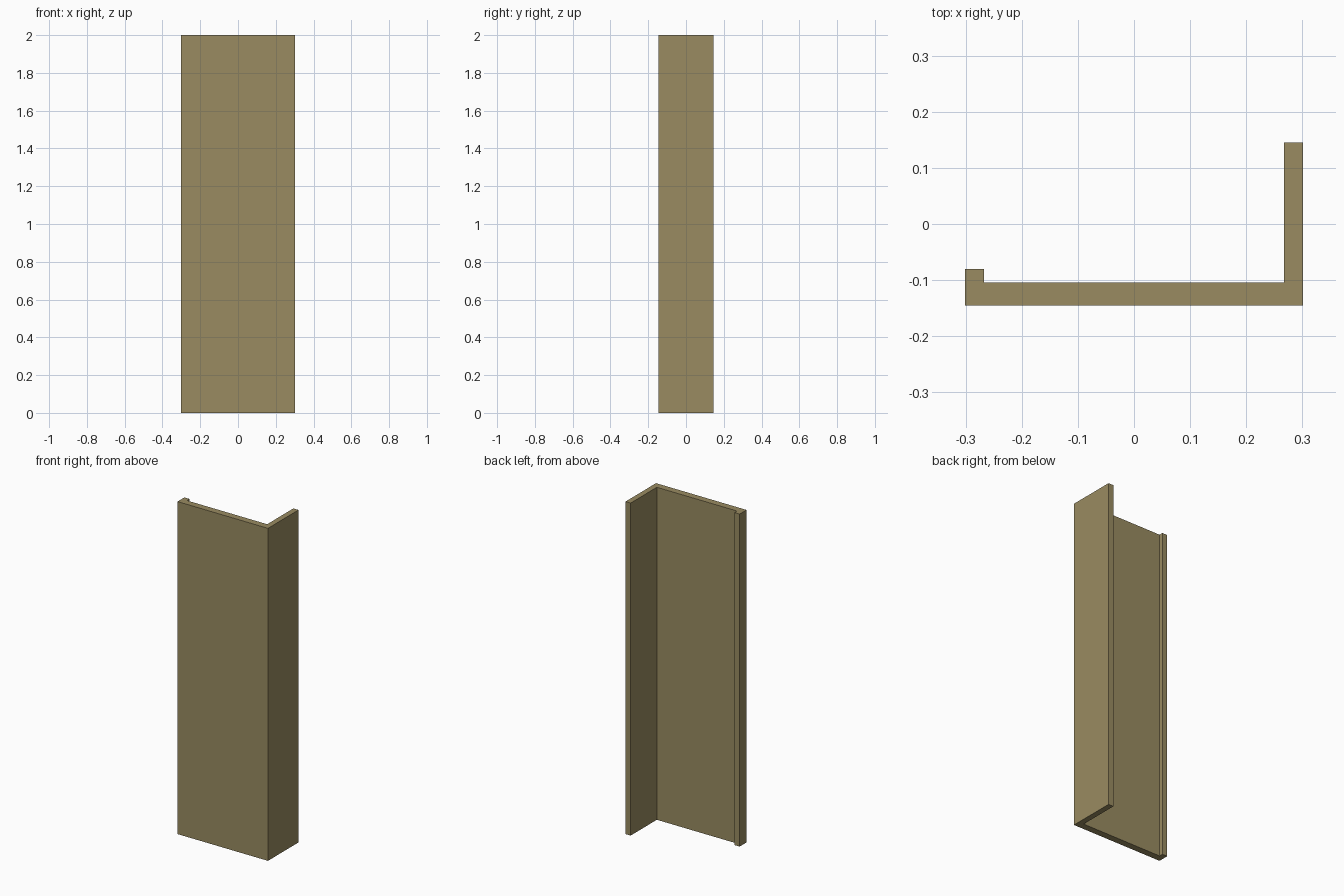
import bpy, bmesh

if "Cube" in bpy.data.objects:
    bpy.data.objects.remove(bpy.data.objects["Cube"])

HEIGHT = 2.0
X_OUT, X_IN = 0.301, 0.267          # outer and inner faces of the side flanges
Y_FRONT, Y_BACK = -0.145, 0.145     # front face and end of the long flange
Y_WEB, Y_LIP = -0.104, -0.08        # back of the front panel and end of the short lip

# Cross-section: front panel, long return on the right, short lip on the left
profile = [
    (-X_OUT, Y_FRONT), (X_OUT, Y_FRONT), (X_OUT, Y_BACK), (X_IN, Y_BACK),
    (X_IN, Y_WEB), (-X_IN, Y_WEB), (-X_IN, Y_LIP), (-X_OUT, Y_LIP),
]

# Extrude the profile upward
bm = bmesh.new()
base = bm.faces.new([bm.verts.new((x, y, 0)) for x, y in profile])
ext = bmesh.ops.extrude_face_region(bm, geom=[base], use_keep_orig=True)
top = [v for v in ext["geom"] if isinstance(v, bmesh.types.BMVert)]
bmesh.ops.translate(bm, verts=top, vec=(0, 0, HEIGHT))
bmesh.ops.recalc_face_normals(bm, faces=bm.faces)

mesh = bpy.data.meshes.new("corner_panel")
bm.to_mesh(mesh)
bm.free()
panel = bpy.data.objects.new("corner_panel", mesh)
bpy.context.collection.objects.link(panel)

# Tan finish
tan = bpy.data.materials.new("tan")
tan.diffuse_color = (0.32, 0.26, 0.12, 1)
tan.use_nodes = True
tan.node_tree.nodes["Principled BSDF"].inputs["Base Color"].default_value = tan.diffuse_color
mesh.materials.append(tan)
